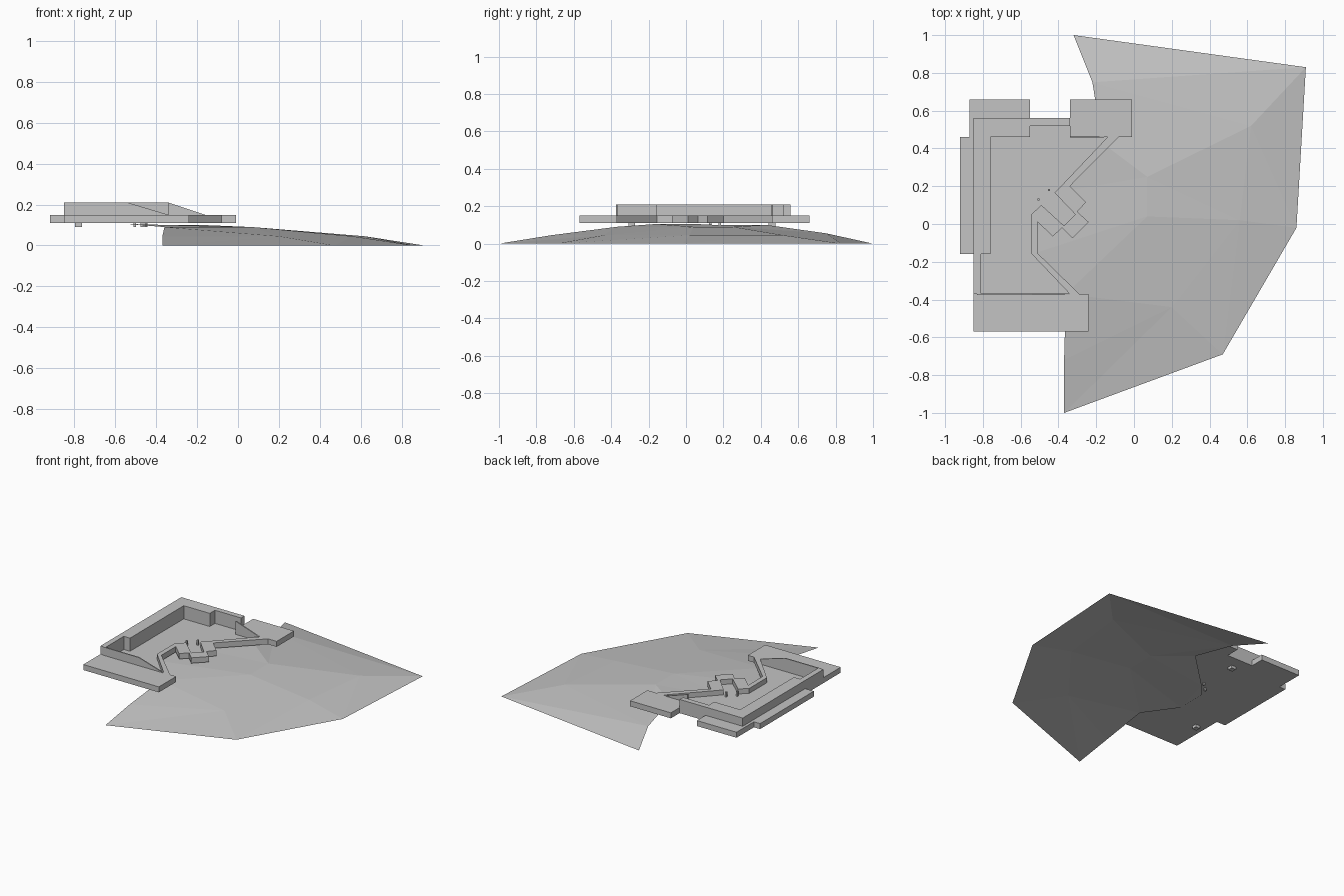
import bpy
import bmesh

cube = bpy.data.objects.get("Cube")
if cube:
    bpy.data.objects.remove(cube, do_unlink=True)

stone = bpy.data.materials.new("pale grey")
stone.use_nodes = True
GREY = (0.55, 0.55, 0.55, 1)
stone.diffuse_color = GREY
stone.node_tree.nodes["Principled BSDF"].inputs["Base Color"].default_value = GREY

BASE, TERRACE, TOP = 0.11, 0.15, 0.21


def add_mesh(name, mesh):
    mesh.materials.clear()
    mesh.materials.append(stone)
    obj = bpy.data.objects.new(name, mesh)
    bpy.context.collection.objects.link(obj)
    return obj


def plan(name, loops, z0, z1):
    """Extrude flat outlines upward; inner loops become openings."""
    curve = bpy.data.curves.new(name + "_outline", 'CURVE')
    curve.dimensions = '2D'
    curve.fill_mode = 'BOTH'
    curve.extrude = (z1 - z0) / 2
    for loop in loops:
        spline = curve.splines.new('POLY')
        spline.points.add(len(loop) - 1)
        for point, (x, y) in zip(spline.points, loop):
            point.co = (x, y, 0, 1)
        spline.use_cyclic_u = True
    helper = bpy.data.objects.new(name + "_helper", curve)
    bpy.context.collection.objects.link(helper)
    graph = bpy.context.evaluated_depsgraph_get()
    mesh = bpy.data.meshes.new_from_object(helper.evaluated_get(graph))
    bpy.data.objects.remove(helper, do_unlink=True)
    for v in mesh.vertices:
        v.co.z += (z0 + z1) / 2
    mesh.shade_flat()
    return add_mesh(name, mesh)


def box(name, x, y, size, z0, z1):
    h = size / 2
    return plan(name, [[(x - h, y - h), (x + h, y - h), (x + h, y + h), (x - h, y + h)]], z0, z1)


def slab_y(name, profile, y, thickness):
    """Thin upright wall from an x-z profile."""
    bm = bmesh.new()
    face = bm.faces.new([bm.verts.new((x, y, z)) for x, z in profile])
    grown = bmesh.ops.extrude_face_region(bm, geom=[face])
    for v in grown["geom"]:
        if isinstance(v, bmesh.types.BMVert):
            v.co.y += thickness
    bmesh.ops.recalc_face_normals(bm, faces=bm.faces)
    mesh = bpy.data.meshes.new(name)
    bm.to_mesh(mesh)
    bm.free()
    return add_mesh(name, mesh)


# Fort outlines: outer platforms with the zigzag gate wall, then the courtyard
outer = [(-.87, .66), (-.55, .66), (-.55, .56), (-.34, .56), (-.34, .66), (-.01, .66),
         (-.01, .46), (-.08, .46), (-.34, .2), (-.255, .115), (-.3, .065), (-.24, .01),
         (-.325, -.075), (-.38, -.02), (-.43, -.065), (-.51, .01), (-.51, -.155),
         (-.29, -.37), (-.24, -.37), (-.24, -.57), (-.85, -.57), (-.85, -.16),
         (-.92, -.16), (-.92, .46), (-.87, .46)]
court = [(-.14, .46), (-.34, .46), (-.34, .52), (-.55, .52), (-.55, .46), (-.76, .46),
         (-.76, -.16), (-.81, -.16), (-.81, -.37), (-.34, -.37), (-.545, -.155),
         (-.545, .05), (-.49, .1), (-.37, -.01), (-.31, .05), (-.42, .165)]
plan("fort_terrace", [outer, court], BASE, TERRACE)
plan("courtyard_floor", [court], BASE, BASE + 0.004)

# Raised rampart along the back and right sides
rampart = [(-.85, -.37), (-.85, .56), (-.34, .56)] + court[2:9]
plan("rampart", [rampart], TERRACE, TOP)

# Thin sloping walls that bring the rampart down to the terrace
slab_y("front_sloping_wall",
       [(-.83, BASE), (-.83, TOP), (-.54, TOP), (-.34, TERRACE), (-.34, BASE)], -.375, .008)
slab_y("back_sloping_wall",
       [(-.34, BASE), (-.34, TOP), (-.16, TERRACE), (-.16, BASE)], .458, .008)

# Small supports and gate posts below the fort
box("right_support", -.78, -.29, .036, .09, BASE)
box("back_support", -.46, .46, .036, .09, BASE)
for i, (x, y) in enumerate([(-.45, .18), (-.505, .13)]):
    box("gate_post_%d" % (i + 1), x, y, .012, .09, TERRACE)

# Faceted hillside: foot, middle contour and crest
hill = {
    "foot_back": (-.32, 1, 0), "foot_corner": (.91, .83, 0), "foot_left": (.86, -.02, 0),
    "foot_front": (.47, -.69, 0), "foot_end": (-.37, -1, 0),
    "mid_back": (-.22, .75, .055), "mid_corner": (.62, .52, .045), "mid_left": (.56, .02, .045),
    "mid_front": (.2, -.44, .045), "mid_end": (-.37, -.72, .045),
    "top_back": (.07, .25, .09), "top_front": (.07, .04, .09),
    "edge_back": (-.17, .43, .1), "edge_gate": (-.45, .16, .1), "edge_b": (-.54, .05, .105),
    "edge_a": (-.54, -.16, .105), "edge_front": (-.36, -.37, .09),
}
patches = [
    "foot_back mid_back mid_corner foot_corner",
    "foot_corner mid_corner mid_left foot_left",
    "foot_left mid_left mid_front foot_front",
    "foot_front mid_front mid_end foot_end",
    "mid_back edge_back top_back mid_corner",
    "mid_corner top_back top_front mid_left",
    "mid_left top_front mid_front",
    "mid_front top_front edge_front mid_end",
    "edge_back edge_gate top_front top_back",
    "edge_gate edge_b edge_a top_front",
    "edge_a edge_front top_front",
]
bm = bmesh.new()
verts = {key: bm.verts.new(co) for key, co in hill.items()}
for patch in patches:
    bm.faces.new([verts[key] for key in patch.split()])
bmesh.ops.triangulate(bm, faces=bm.faces)
for face in bm.faces:
    face.normal_update()
    if face.normal.z < 0:
        face.normal_flip()
mesh = bpy.data.meshes.new("hillside")
bm.to_mesh(mesh)
bm.free()
add_mesh("hillside", mesh)
